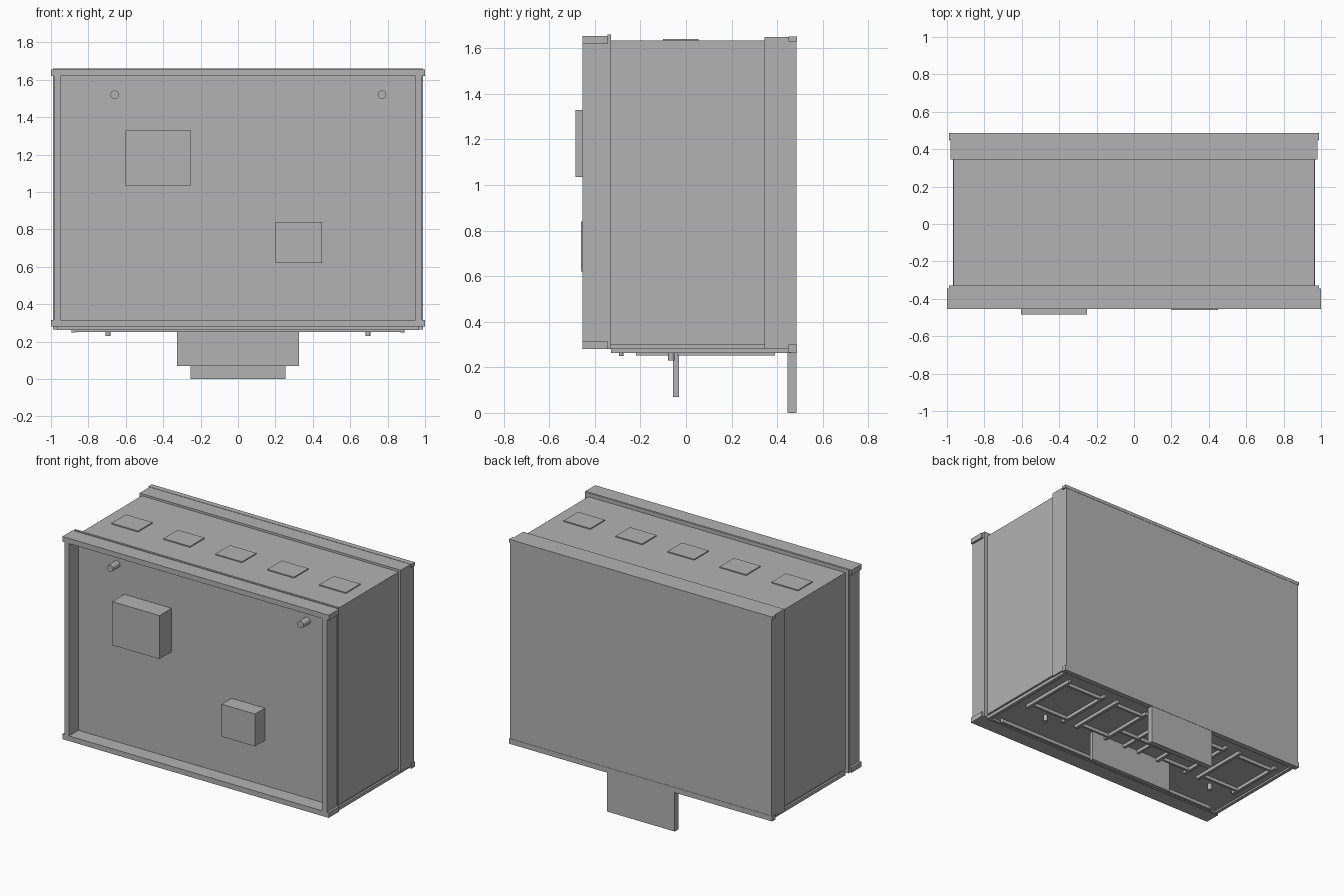
import bpy
import bmesh
from mathutils import Vector

old = bpy.data.objects.get("Cube")
if old:
    bpy.data.objects.remove(old, do_unlink=True)

# One plain grey for the whole cabinet
grey = bpy.data.materials.new("plain_grey")
grey.use_nodes = True
grey.diffuse_color = (0.45, 0.45, 0.45, 1)
grey.node_tree.nodes["Principled BSDF"].inputs["Base Color"].default_value = (0.45, 0.45, 0.45, 1)


def finish(name, bm):
    mesh = bpy.data.meshes.new(name)
    bm.to_mesh(mesh)
    bm.free()
    mesh.materials.append(grey)
    obj = bpy.data.objects.new(name, mesh)
    bpy.context.collection.objects.link(obj)
    return obj


def box(name, x, y, z):
    """Box from (low, high) pairs on each axis."""
    bm = bmesh.new()
    bmesh.ops.create_cube(bm, size=1)
    low, high = (Vector(p) for p in zip(x, y, z))
    bmesh.ops.scale(bm, vec=high - low, verts=bm.verts)
    bmesh.ops.translate(bm, vec=(low + high) / 2, verts=bm.verts)
    return finish(name, bm)


def pair(name, x, y, z):
    """Box and its mirror image across x = 0."""
    box("left_" + name, x, y, z)
    box("right_" + name, (-x[1], -x[0]), y, z)


def peg(name, centre, radius, length, along_y=False):
    bm = bmesh.new()
    bmesh.ops.create_cone(bm, cap_ends=True, segments=20, radius1=radius,
                          radius2=radius, depth=length)
    obj = finish(name, bm)
    obj.location = centre
    if along_y:
        obj.rotation_euler.x = 1.5708
    for poly in obj.data.polygons:
        poly.use_smooth = len(poly.vertices) == 4


# Cabinet body with the recessed front face
box("cabinet_body", (-0.965, 0.965), (-0.335, 0.36), (0.30, 1.635))
box("front_panel", (-0.955, 0.955), (-0.355, -0.33), (0.30, 1.63))

# Front frame and the flange behind it
box("frame_top", (-1, 1), (-0.455, -0.345), (1.62, 1.655))
box("frame_bottom", (-1, 1), (-0.455, -0.345), (0.28, 0.315))
pair("frame_side", (0.95, 0.985), (-0.455, -0.345), (0.30, 1.64))
box("frame_flange", (-0.99, 0.99), (-0.345, -0.33), (0.28, 1.66))

# Back cover with its hanging tab
box("back_cover", (-0.98, 0.98), (0.345, 0.485), (0.28, 1.65))
box("back_top_lip", (-0.988, 0.988), (0.45, 0.487), (1.63, 1.652))
box("back_bottom_lip", (-0.988, 0.988), (0.45, 0.487), (0.265, 0.30))
box("back_tab", (-0.255, 0.255), (0.445, 0.485), (0, 0.30))

# Boxes and pegs on the front panel
box("large_front_box", (-0.605, -0.25), (-0.485, -0.35), (1.035, 1.33))
box("small_front_box", (0.20, 0.45), (-0.46, -0.35), (0.62, 0.84))
for side, x in (("right", -0.66), ("left", 0.77)):
    peg(side + "_front_peg", (x, -0.39, 1.52), 0.023, 0.08, along_y=True)

# Row of plates on the roof
for i in range(5):
    x = (i - 2) * 0.39
    box(f"roof_plate_{i + 1}", (x - 0.1, x + 0.1), (-0.1, 0.055), (1.63, 1.642))

# Floor, edge rails and front tab
box("floor_plate", (-0.955, 0.955), (-0.33, 0.46), (0.275, 0.302))
pair("floor_side_rail", (0.945, 0.968), (-0.33, 0.46), (0.263, 0.285))
box("floor_front_rail", (-0.968, 0.968), (-0.33, -0.31), (0.263, 0.285))
box("floor_second_rail", (-0.88, 0.88), (-0.295, -0.278), (0.252, 0.28))
box("front_tab", (-0.325, 0.325), (-0.058, -0.03), (0.07, 0.302))

# Rectangular rod frames under the floor
rod_z = (0.252, 0.28)
for label, inner, outer in (("outer", 0.57, 0.87), ("inner", 0.22, 0.46)):
    for x in (inner, outer):
        pair(f"{label}_frame_rod_{x}", (x - 0.01, x + 0.01), (-0.04, 0.39), rod_z)
    for y in (0, 0.34):
        pair(f"{label}_frame_bar_{y}", (inner, outer), (y, y + 0.016), rod_z)
pair("centre_rod", (0.05, 0.066), (-0.22, 0.22), rod_z)
box("centre_bar", (-0.22, 0.22), (0.1, 0.116), rod_z)

# Pegs under the floor
for side, s in (("right", -1), ("left", 1)):
    peg(side + "_floor_peg", (s * 0.695, -0.065, 0.255), 0.014, 0.05)
    peg(side + "_corner_peg", (s * 0.88, -0.285, 0.265), 0.01, 0.03)
